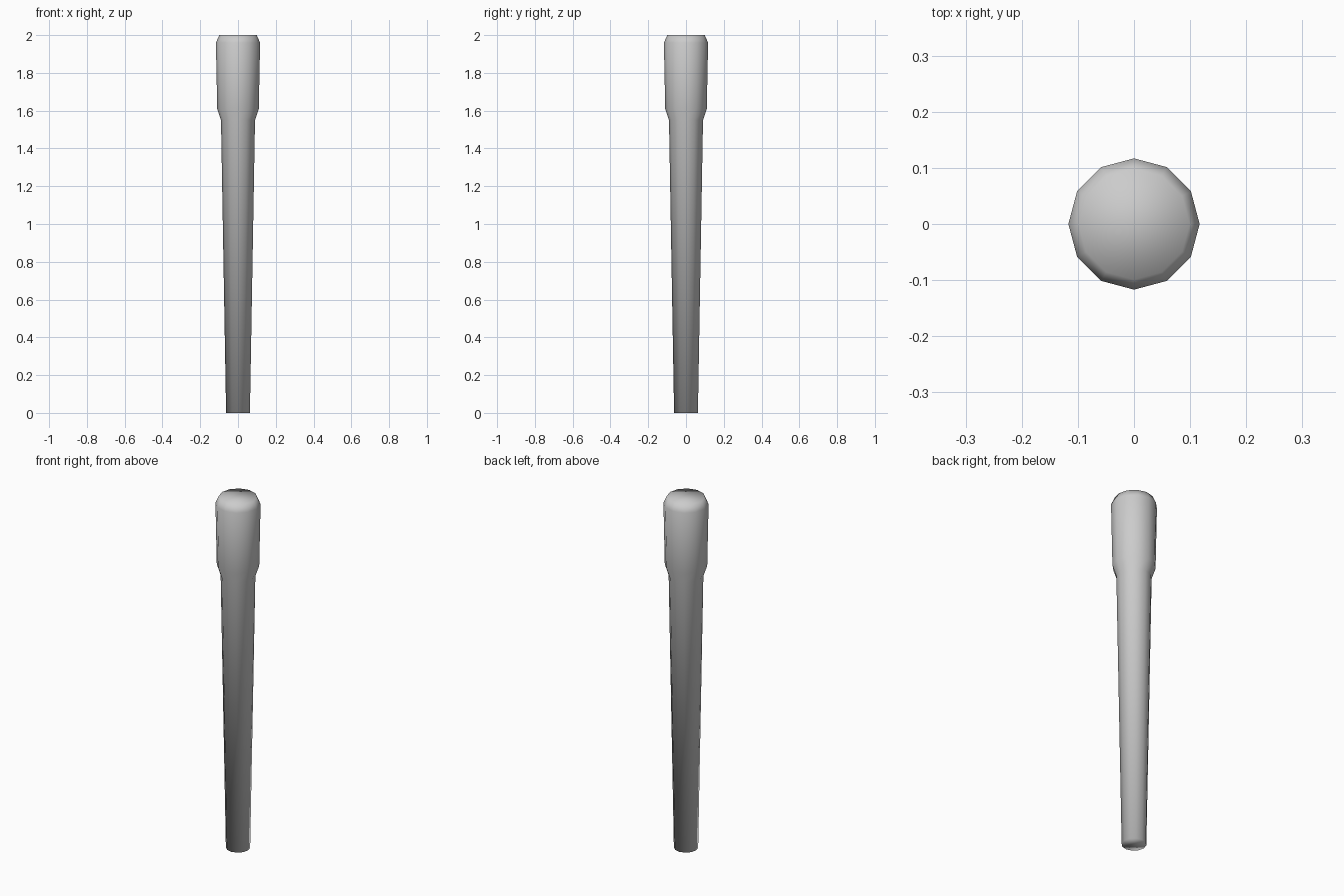
import bpy, bmesh, math

if "Cube" in bpy.data.objects:
    bpy.data.objects.remove(bpy.data.objects["Cube"])

SIDES = 12
# (radius, height) profile: tapered shaft, flared collar, thick head, bevelled tip
profile = [(0.063, 0.0), (0.09, 1.55), (0.11, 1.61), (0.117, 1.96), (0.099, 2.0)]

# Lathe the profile into closed rings
bm = bmesh.new()
rings = []
for r, z in profile:
    rings.append([bm.verts.new((r * math.cos(2 * math.pi * i / SIDES),
                                r * math.sin(2 * math.pi * i / SIDES), z))
                  for i in range(SIDES)])
for low, high in zip(rings, rings[1:]):
    for i in range(SIDES):
        j = (i + 1) % SIDES
        bm.faces.new((low[i], low[j], high[j], high[i]))

# End caps
bm.faces.new(rings[0][::-1])
bm.faces.new(rings[-1])

# Smooth shading over the whole club
for f in bm.faces:
    f.smooth = True
mesh = bpy.data.meshes.new("club")
bm.to_mesh(mesh)
bm.free()
club = bpy.data.objects.new("club", mesh)
bpy.context.collection.objects.link(club)
